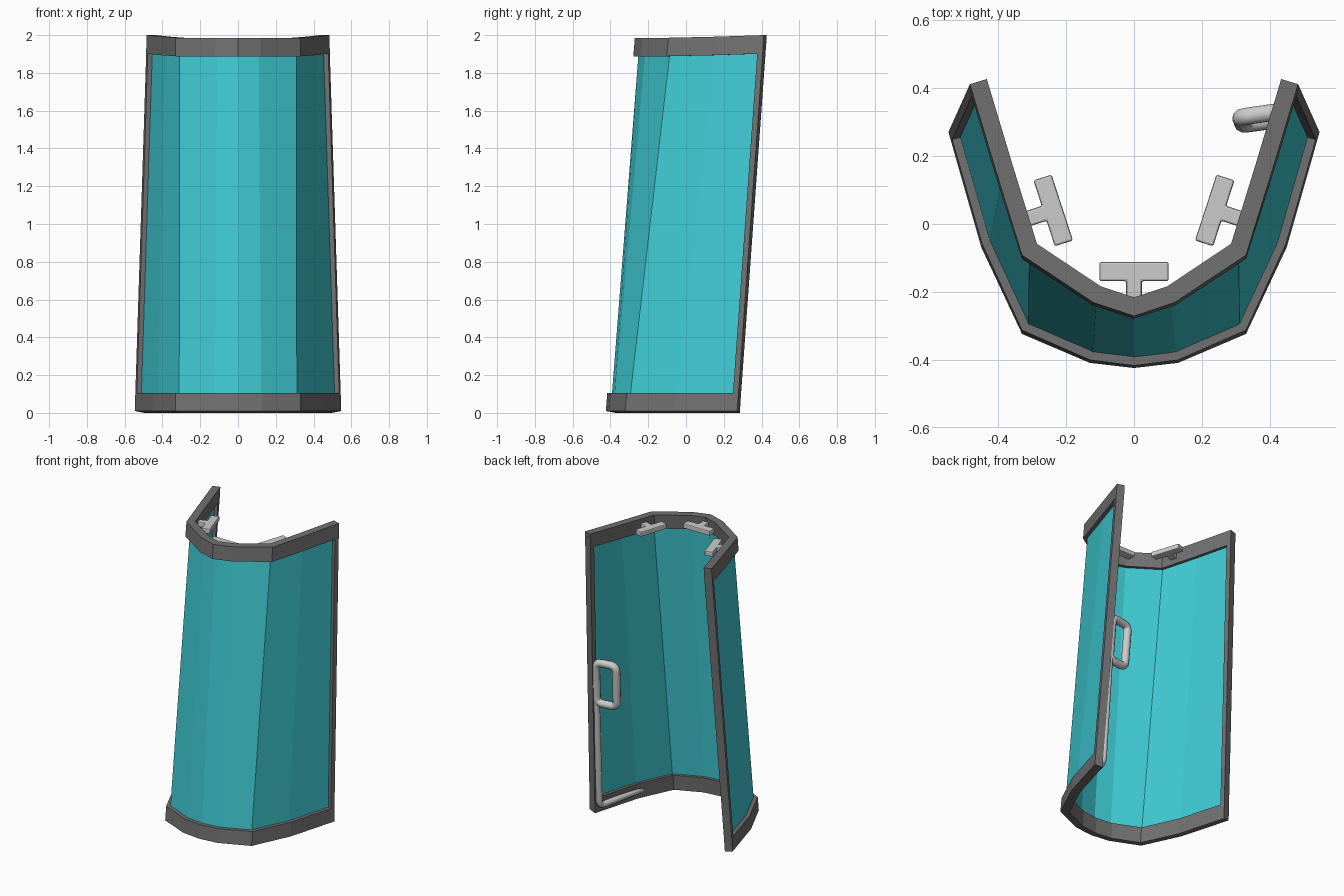
import bpy, bmesh, math
from mathutils import Vector, Matrix

if "Cube" in bpy.data.objects:
    bpy.data.objects.remove(bpy.data.objects["Cube"])

# Half outlines of the curved wall (outer face), end to centre, mirrored below
BOTTOM = [(0.547, 0.27), (0.45, -0.07), (0.33, -0.325), (0.13, -0.41), (0, -0.425)]
TOP = [(0.483, 0.413), (0.407, 0.16), (0.33, -0.09), (0.12, -0.23), (0, -0.27)]
H = 2.0


def full(half):
    return [Vector(p) for p in half] + [Vector((-x, y)) for x, y in half[-2::-1]]


BOT_P, TOP_P = full(BOTTOM), full(TOP)


def material(name, rgb):
    m = bpy.data.materials.new(name)
    m.diffuse_color = (*rgb, 1)
    m.use_nodes = True
    m.node_tree.nodes["Principled BSDF"].inputs["Base Color"].default_value = m.diffuse_color
    return m


FRAME = material("frame_grey", (0.165, 0.165, 0.165))
GLASS = material("teal_glass", (0.05, 0.6, 0.66))


def outline(z, d):
    """Wall outline at height z, moved inwards by d with mitred corners."""
    pts = [a.lerp(b, z / H) for a, b in zip(BOT_P, TOP_P)]
    dirs = [(b - a).normalized() for a, b in zip(pts, pts[1:])]
    norms = [Vector((v.y, -v.x)) for v in dirs]
    out = []
    for i, p in enumerate(pts):
        n1, n2 = norms[max(i - 1, 0)], norms[min(i, len(norms) - 1)]
        m = (n1 + n2).normalized()
        if m.dot(Vector((0, 0.12)) - p) < 0:
            m = -m
        out.append(p + m * d / max(abs(m.dot(n1)), 0.3))
    return out


def loft(name, rings, mat):
    """Closed four-sided sections joined in sequence and capped."""
    bm = bmesh.new()
    vs = [[bm.verts.new(p) for p in r] for r in rings]
    for a, b in zip(vs, vs[1:]):
        for j in range(4):
            k = (j + 1) % 4
            bm.faces.new((a[j], a[k], b[k], b[j]))
    bm.faces.new(vs[0])
    bm.faces.new(vs[-1])
    bmesh.ops.recalc_face_normals(bm, faces=bm.faces)
    me = bpy.data.meshes.new(name)
    bm.to_mesh(me)
    bm.free()
    ob = bpy.data.objects.new(name, me)
    bpy.context.collection.objects.link(ob)
    if mat:
        me.materials.append(mat)
    return ob


def wall_strip(name, z0, z1, d0, d1, mat, lift=0.0, tilt=0.0):
    """Strip following the wall between two heights and two depths."""
    rings = []
    o0, o1 = outline(z0, d0), outline(z1, d0)
    i0, i1 = outline(z0, d1), outline(z1, d1)
    for i in range(len(o0)):
        e = lift * {0: 1, 1: 0.4}.get(min(i, len(o0) - 1 - i), 0)
        rings.append([(*o0[i], z0 + e), (*o1[i], z1 + e),
                      (*i1[i], z1 + e), (*i0[i], z0 + e - tilt)])
    return loft(name, rings, mat)


# Glass panel and horizontal rails
wall_strip("glass_panel", 0.05, 1.95, 0.025, 0.032, GLASS)
wall_strip("bottom_rail", 0.01, 0.105, 0, 0.052, FRAME, tilt=0.01)
wall_strip("top_rail", 1.888, 1.986, 0, 0.052, FRAME, lift=0.014)

# Upright rails on both open ends
for label, i, j in (("right", 0, 1), ("left", -1, -2)):
    rings = []
    for z in (0.03, 1.97):
        o, n = outline(z, 0), outline(z, 0.052)
        w = (o[j] - o[i]).normalized() * 0.03
        rings.append([(*p, z) for p in (o[i], n[i], n[i] + w, o[i] + w)])
    loft(label + "_upright", rings, FRAME)


# T-shaped brackets inside the top rail
def bracket(name, x, y, angle):
    prof = [(-0.102, 0.028), (-0.102, -0.028), (-0.023, -0.028), (-0.023, -0.08),
            (0.023, -0.08), (0.023, -0.028), (0.102, -0.028), (0.102, 0.028)]
    bm = bmesh.new()
    f = bm.faces.new([bm.verts.new((px, py, -0.017)) for px, py in prof])
    r = bmesh.ops.extrude_face_region(bm, geom=[f])
    up = [v for v in r["geom"] if isinstance(v, bmesh.types.BMVert)]
    bmesh.ops.translate(bm, verts=up, vec=(0, 0, 0.034))
    bmesh.ops.recalc_face_normals(bm, faces=bm.faces)
    me = bpy.data.meshes.new(name)
    bm.to_mesh(me)
    bm.free()
    ob = bpy.data.objects.new(name, me)
    bpy.context.collection.objects.link(ob)
    ob.matrix_world = Matrix.Translation((x, y, 1.94)) @ Matrix.Rotation(angle, 4, 'Z')
    b = ob.modifiers.new("soft_edge", 'BEVEL')
    b.width, b.segments = 0.006, 2


bracket("front_bracket", 0, -0.14, 0)
bracket("right_bracket", 0.238, 0.04, math.radians(72))
bracket("left_bracket", -0.238, 0.04, math.radians(-72))


# Bent tubes
def tube(name, pts, radius, cyclic=False, bend=0.04):
    pts = [Vector(p) for p in pts]
    path = []
    for i, p in enumerate(pts):
        if not cyclic and i in (0, len(pts) - 1):
            path.append(p)
            continue
        a = p + (pts[i - 1] - p).normalized() * bend
        b = p + (pts[(i + 1) % len(pts)] - p).normalized() * bend
        for k in range(5):
            t = k / 4
            path.append(a.lerp(p, t).lerp(p.lerp(b, t), t))
    cu = bpy.data.curves.new(name, 'CURVE')
    cu.dimensions = '3D'
    cu.bevel_depth, cu.bevel_resolution = radius, 3
    cu.use_fill_caps = True
    s = cu.splines.new('POLY')
    s.points.add(len(path) - 1)
    for q, p in zip(s.points, path):
        q.co = (*p, 1)
    s.use_cyclic_u = cyclic
    ob = bpy.data.objects.new(name, cu)
    bpy.context.collection.objects.link(ob)


# Grip loop, and the rod running down the upright and along the bottom rail
tube("grip_loop", [(0.455, 0.335, 1.075), (0.314, 0.315, 1.075),
                   (0.322, 0.293, 0.785), (0.462, 0.313, 0.785)], 0.026, True)
tube("latch_rod", [(0.462, 0.315, 0.80), (0.475, 0.267, 0.05),
                   (0.395, -0.12, 0.05)], 0.021)
